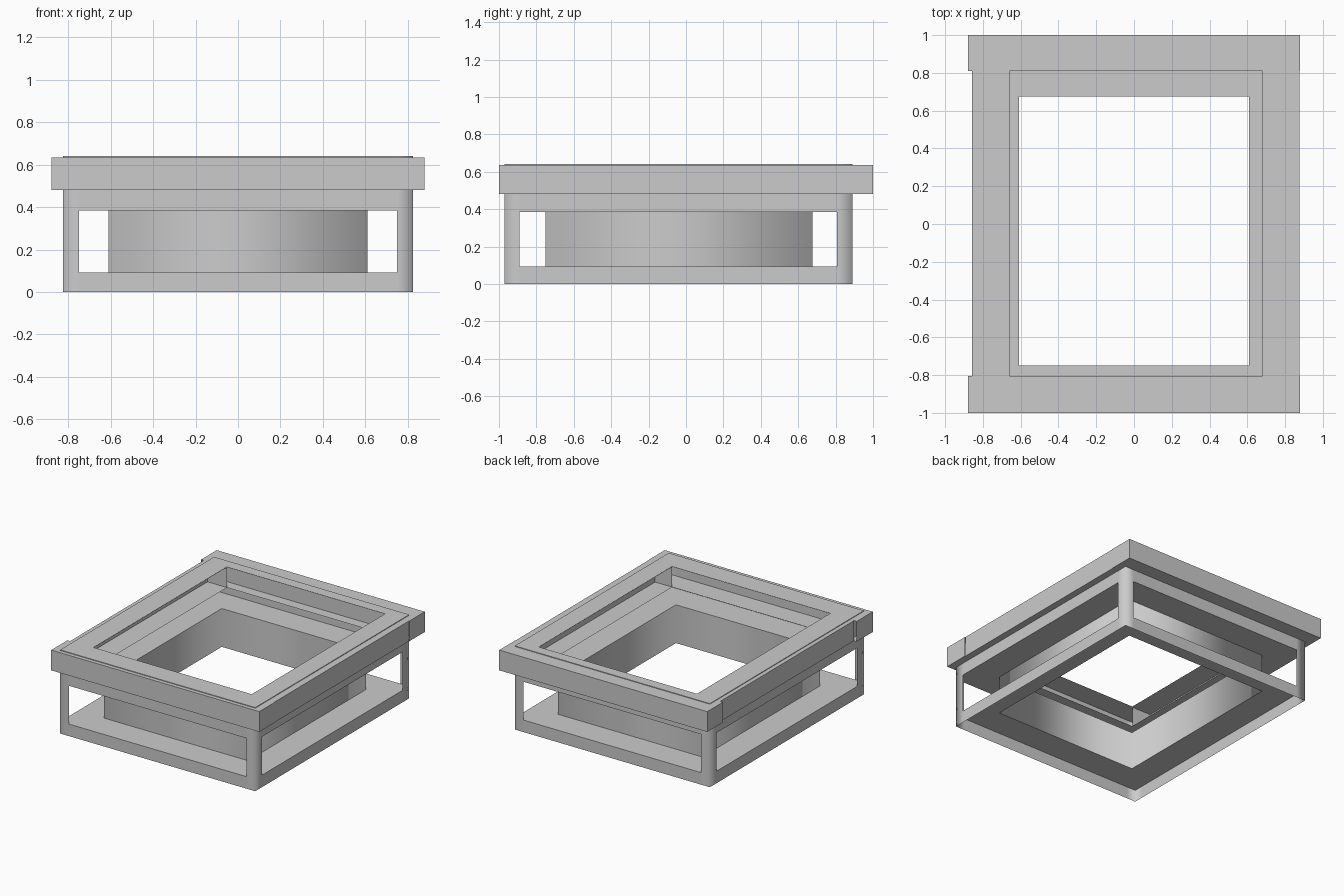
import bpy
import bmesh

if "Cube" in bpy.data.objects:
    bpy.data.objects.remove(bpy.data.objects["Cube"])

grey = bpy.data.materials.new("plain_grey")
grey.use_nodes = True
colour = (0.6, 0.6, 0.6, 1)
grey.diffuse_color = colour
for node in grey.node_tree.nodes:
    if node.type == "BSDF_PRINCIPLED":
        node.inputs["Base Color"].default_value = colour


def finish(bm, name, smooth=False):
    for face in bm.faces:
        face.smooth = smooth
    mesh = bpy.data.meshes.new(name)
    bm.to_mesh(mesh)
    bm.free()
    mesh.materials.append(grey)
    obj = bpy.data.objects.new(name, mesh)
    bpy.context.collection.objects.link(obj)
    return obj


def loop(bm, rect, z):
    x0, x1, y0, y1 = rect
    return [bm.verts.new((x, y, z)) for x, y in ((x0, y0), (x1, y0), (x1, y1), (x0, y1))]


def bridge(bm, a, b, skip=None):
    # Sides in order: front, left, back, right
    for i in range(4):
        j = (i + 1) % 4
        if i != skip:
            bm.faces.new((a[i], a[j], b[j], b[i]))


def beam(name, rect, z0, z1, open_side):
    # Hollow beam, open towards the middle
    bm = bmesh.new()
    low, high = loop(bm, rect, z0), loop(bm, rect, z1)
    bridge(bm, low, high, open_side)
    bm.faces.new(low[::-1])
    bm.faces.new(high)
    return finish(bm, name)


def flat_ring(name, outer, inner, z):
    bm = bmesh.new()
    bridge(bm, loop(bm, outer, z), loop(bm, inner, z))
    return finish(bm, name)


def sleeve(name, rect, z0, z1):
    # Open four-sided wall with softened corners
    bm = bmesh.new()
    bridge(bm, loop(bm, rect, z0), loop(bm, rect, z1))
    return finish(bm, name, smooth=True)


def windowed_shell(name, rect, inner, levels):
    # Thin wall all round, with one window per side in the middle level
    x0, x1, y0, y1 = rect
    a0, a1, b0, b1 = inner
    outline = [(x0, y0), (a0, y0), (a1, y0), (x1, y0), (x1, b0), (x1, b1),
               (x1, y1), (a1, y1), (a0, y1), (x0, y1), (x0, b1), (x0, b0)]
    bm = bmesh.new()
    rows = [[bm.verts.new((x, y, z)) for x, y in outline] for z in levels]
    for level, (low, high) in enumerate(zip(rows, rows[1:])):
        for i in range(len(outline)):
            j = (i + 1) % len(outline)
            if not (level == 1 and i % 3 == 1):
                bm.faces.new((low[i], low[j], high[j], high[i]))
    return finish(bm, name, smooth=True)


# Main outlines as x0, x1, y0, y1
BODY = (-0.825, 0.825, -0.97, 0.89)
WINDOWS = (-0.75, 0.75, -0.89, 0.808)
WELL = (-0.61, 0.61, -0.75, 0.675)
OPENING = (-0.66, 0.68, -0.805, 0.81)
SILL, LINTEL, TOP = 0.092, 0.385, 0.64
BEAM_LOW, BEAM_HIGH = 0.48, 0.635

# Body wall, its two thin floors and the central well between them
windowed_shell("body_shell", BODY, WINDOWS, (0, SILL, LINTEL, TOP))
flat_ring("base_plate", BODY, WELL, SILL)
flat_ring("tray_floor", BODY, WELL, LINTEL)
sleeve("central_well", WELL, SILL, LINTEL)

# Overhanging hollow top beams
FRONT, LEFT, BACK, RIGHT = range(4)
beam("front_beam", (-0.88, 0.88, -1, OPENING[2]), BEAM_LOW, BEAM_HIGH, BACK)
beam("back_beam", (-0.88, 0.88, OPENING[3], 1), BEAM_LOW, BEAM_HIGH, FRONT)
beam("right_beam", (-0.857, OPENING[0], OPENING[2], OPENING[3]), BEAM_LOW, BEAM_HIGH, LEFT)
beam("left_beam", (OPENING[1], 0.877, OPENING[2], OPENING[3]), BEAM_LOW, BEAM_HIGH, RIGHT)

# Thin cap over the body
flat_ring("top_cap", BODY, OPENING, TOP)
